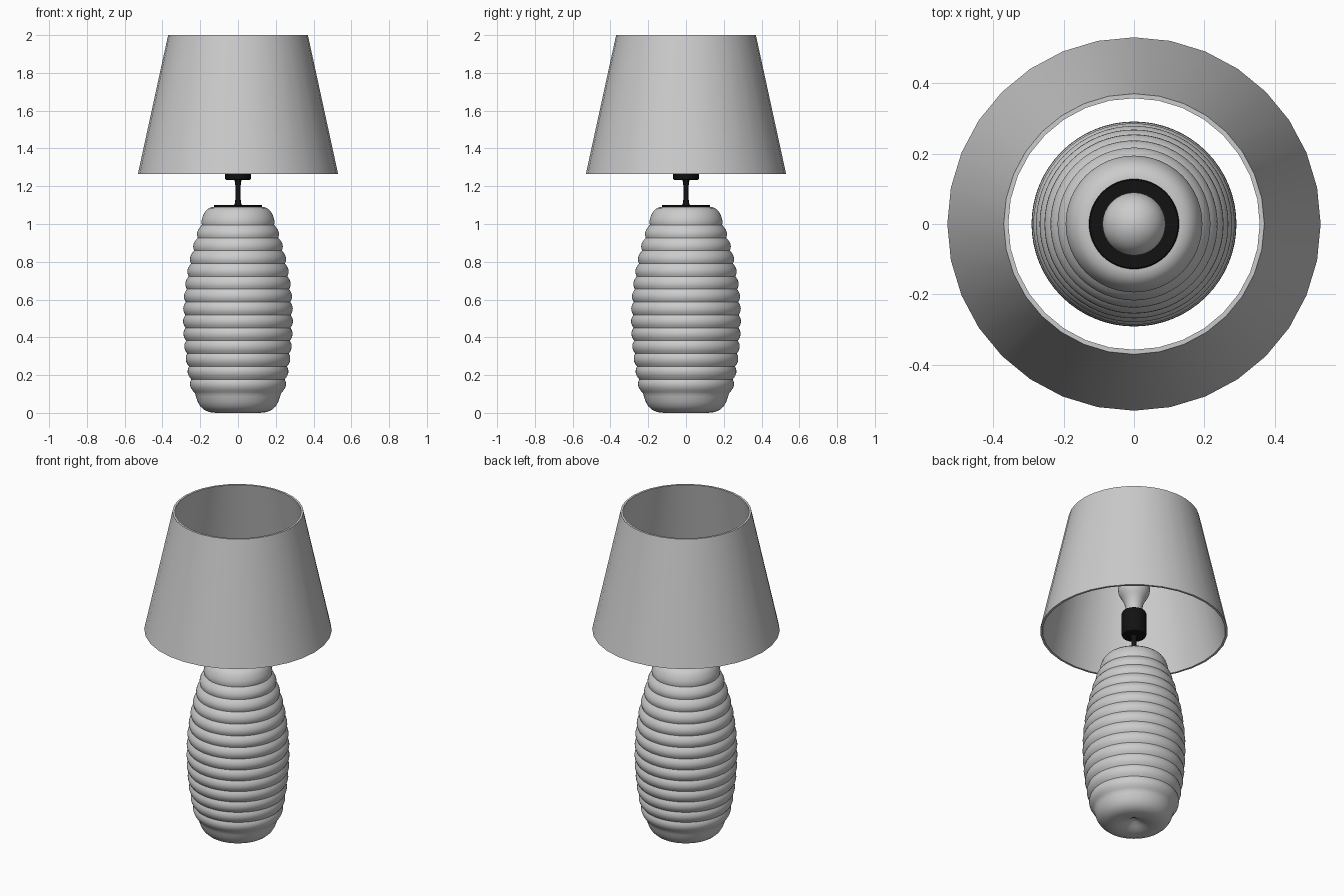
import bpy, bmesh, math

if "Cube" in bpy.data.objects:
    bpy.data.objects.remove(bpy.data.objects["Cube"])


def lathe(name, profile, sides, closed=False, mat=None, angle=32):
    """Spin an (r, z) profile around z; points with r = 0 become poles."""
    bm = bmesh.new()
    rings = []
    for r, z in profile:
        if r < 1e-6:
            rings.append([bm.verts.new((0, 0, z))])
        else:
            rings.append([bm.verts.new((r * math.cos(2 * math.pi * i / sides),
                                        r * math.sin(2 * math.pi * i / sides), z))
                          for i in range(sides)])
    pairs = list(zip(rings, rings[1:]))
    if closed:
        pairs.append((rings[-1], rings[0]))
    for a, b in pairs:
        for i in range(sides):
            j = (i + 1) % sides
            loop = [a[i % len(a)], a[j % len(a)], b[j % len(b)], b[i % len(b)]]
            bm.faces.new(list(dict.fromkeys(loop)))
    bmesh.ops.recalc_face_normals(bm, faces=bm.faces)
    mesh = bpy.data.meshes.new(name)
    bm.to_mesh(mesh)
    bm.free()
    obj = bpy.data.objects.new(name, mesh)
    bpy.context.collection.objects.link(obj)
    if mat:
        mesh.materials.append(mat)
    bpy.ops.object.select_all(action='DESELECT')
    obj.select_set(True)
    bpy.context.view_layer.objects.active = obj
    bpy.ops.object.shade_smooth_by_angle(angle=math.radians(angle))
    return obj


black = bpy.data.materials.new("black_metal")
black.diffuse_color = (0.006, 0.006, 0.006, 1)
black.use_nodes = True
black.node_tree.nodes["Principled BSDF"].inputs["Base Color"].default_value = black.diffuse_color

# Ribbed body: dimpled foot, 13 bulging ribs, rounded shoulder
Z0, Z1, RIBS, STEPS = 0.11, 0.995, 13, 6


def groove_radius(z):
    return 0.279 - (0.30 if z < 0.5 else 0.36) * (z - 0.5) ** 2


body = [(0, 0.04), (0.02, 0.035), (0.05, 0.018), (0.08, 0.006), (0.115, 0.0),
        (0.15, 0.004), (0.178, 0.015), (0.199, 0.034), (0.213, 0.058),
        (0.222, 0.085), (0.227, 0.102)]
pitch = (Z1 - Z0) / RIBS
for k in range(RIBS):
    for s in range(STEPS):
        t = s / STEPS
        z = Z0 + (k + t) * pitch
        body.append((groove_radius(z) + 0.012 * 4 * t * (1 - t), z))
body += [(groove_radius(Z1), Z1), (0.194, 1.01), (0.190, 1.03), (0.182, 1.052),
         (0.170, 1.071), (0.154, 1.084), (0.135, 1.09), (0, 1.09)]
lathe("lamp_body", body, 64)

# Black cap disc, stem with flared ends, and bulb socket
lathe("cap_disc", [(0, 1.085), (0.128, 1.085), (0.128, 1.097), (0.125, 1.1), (0, 1.1)],
      48, mat=black)
lathe("stem", [(0, 1.095), (0.024, 1.1), (0.018, 1.106), (0.015, 1.118), (0.014, 1.14),
               (0.014, 1.2), (0.016, 1.22), (0.021, 1.236), (0, 1.24)], 32, mat=black)
lathe("socket", [(0, 1.232), (0.058, 1.232), (0.066, 1.235), (0.07, 1.243), (0.07, 1.375),
                 (0.066, 1.385), (0.058, 1.389), (0, 1.389)], 32, mat=black)

# Bulb: narrow neck widening into a globe
CZ, R = 1.535, 0.09
bulb = [(0, 1.38), (0.045, 1.38), (0.046, 1.41), (0.052, 1.438), (0.063, 1.466)]
for i in range(13):
    a = math.radians(-35 + 125 * i / 12)
    bulb.append((R * math.cos(a) if i < 12 else 0, CZ + R * math.sin(a)))
lathe("bulb", bulb, 32)

# Thin open tapered shade
lathe("lamp_shade", [(0.53, 1.265), (0.37, 2.0), (0.357, 2.0), (0.517, 1.265)],
      32, closed=True)
